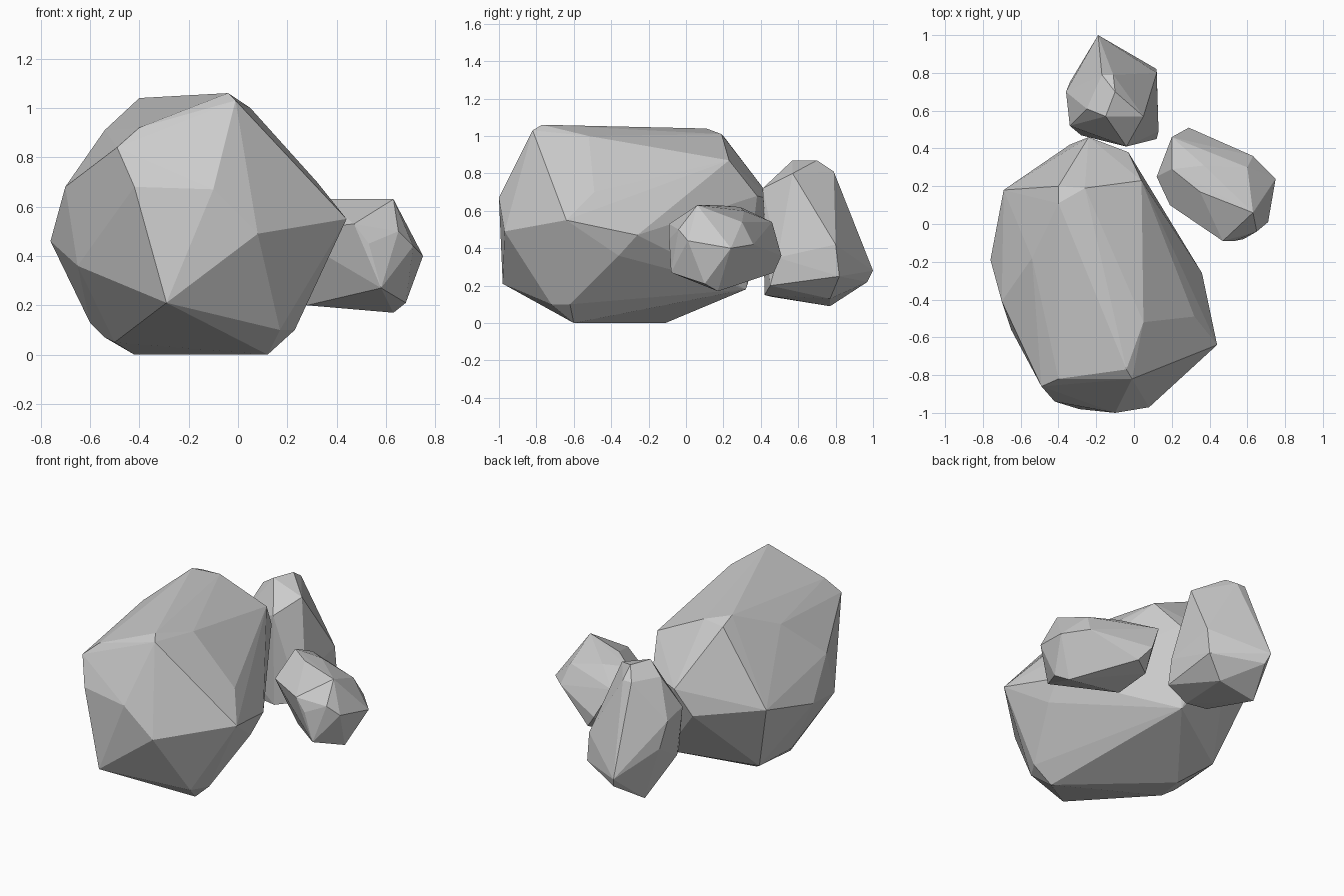
import bpy, bmesh, math


def rock(name, corners):
    """Faceted boulder: the hull of its corner points, with flat faces."""
    bm = bmesh.new()
    for p in corners:
        bm.verts.new(p)
    bmesh.ops.convex_hull(bm, input=bm.verts[:])
    loose = [v for v in bm.verts if not v.link_faces]
    bmesh.ops.delete(bm, geom=loose, context='VERTS')
    bmesh.ops.dissolve_limit(bm, angle_limit=math.radians(2),
                             verts=bm.verts[:], edges=bm.edges[:])
    bmesh.ops.recalc_face_normals(bm, faces=bm.faces[:])
    mesh = bpy.data.meshes.new(name)
    bm.to_mesh(mesh)
    bm.free()
    obj = bpy.data.objects.new(name, mesh)
    bpy.context.collection.objects.link(obj)
    return obj


# Large boulder: front face, crown, sides, back, underside
rock("large_boulder", [
    (-.10, -1.0, .67), (-.42, -.94, .68), (-.29, -.98, .21), (.08, -.97, .49),
    (-.04, -.77, 1.06), (-.01, -.82, 1.03), (-.40, -.82, .92), (-.49, -.86, .84),
    (.05, -.52, 1.0), (-.40, .11, 1.04), (-.40, .20, 1.0), (-.26, .19, 1.01),
    (-.54, -.18, .91), (.44, -.64, .55), (.32, -.49, .70), (.36, -.26, .47),
    (.34, -.36, .36), (-.76, -.19, .46), (-.70, -.41, .68), (-.69, .18, .54),
    (-.65, -.56, .36), (-.55, .21, .71), (.04, .23, .87), (-.24, .46, .66),
    (-.34, .42, .50), (-.03, .38, .68), (-.09, .32, .18), (-.55, .05, .10),
    (-.60, -.20, .13), (-.54, -.28, .07), (.17, -.72, .10), (.23, -.62, .10),
    (.12, -.60, 0), (-.42, -.11, 0), (-.50, -.35, .05),
])

# Tall small rock at the back
rock("back_rock", [
    (-.19, 1.0, .28), (-.17, .97, .22), (.12, .82, .25), (.12, .80, .42),
    (-.10, .70, .87), (-.15, .57, .87), (-.17, .79, .81), (-.11, .79, .81),
    (.05, .57, .80), (-.25, .61, .80), (-.34, .52, .60), (-.36, .70, .58),
    (-.34, .75, .42), (-.28, .47, .30), (-.30, .52, .28), (.13, .49, .35),
    (.12, .45, .20), (-.04, .41, .72), (-.04, .42, .15), (-.16, .46, .14),
    (-.25, .77, .09), (0, .77, .13),
])

# Low small rock on the right
rock("side_rock", [
    (.75, .24, .40), (.71, .01, .44), (.63, .06, .63), (.65, -.04, .50),
    (.53, -.09, .45), (.58, -.08, .27), (.47, -.09, .53), (.60, .30, .54),
    (.35, .17, .63), (.37, .31, .60), (.63, .36, .42), (.29, .51, .36),
    (.36, .47, .27), (.20, .46, .54), (.20, .29, .62), (.12, .25, .45),
    (.19, .10, .50), (.63, .17, .17), (.68, .10, .21), (.28, .20, .20),
    (.25, .40, .25),
])
